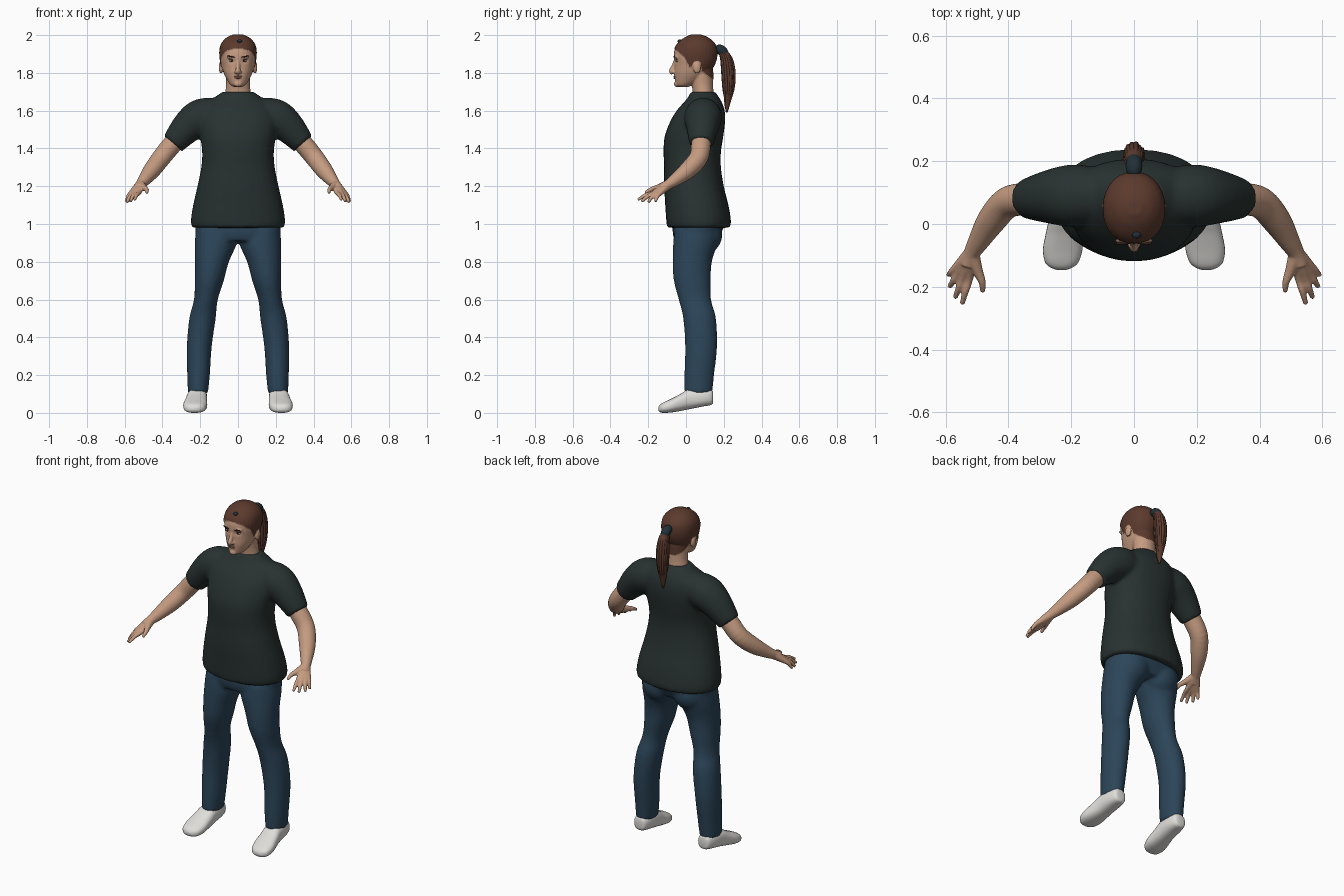
import bpy, bmesh, math, random
from mathutils import Vector
from mathutils.bvhtree import BVHTree

random.seed(4)
if "Cube" in bpy.data.objects:
    bpy.data.objects.remove(bpy.data.objects["Cube"])


def material(name, rgb, rough=0.8):
    m = bpy.data.materials.new(name)
    m.use_nodes = True
    m.diffuse_color = (*rgb, 1)
    node = m.node_tree.nodes["Principled BSDF"]
    node.inputs["Base Color"].default_value = (*rgb, 1)
    node.inputs["Roughness"].default_value = rough
    return m


SKIN = material("skin", (0.56, 0.33, 0.22))
HAIR = material("brown hair", (0.105, 0.042, 0.026))
SHIRT = material("dark green cotton", (0.021, 0.032, 0.030))
DENIM = material("blue denim", (0.025, 0.060, 0.100))
SHOE = material("off white", (0.74, 0.73, 0.70))
TIE = material("dark teal", (0.015, 0.030, 0.038))
LIP = material("lip", (0.36, 0.16, 0.12))
WHITE = material("eye white", (0.60, 0.56, 0.52))
DARK = material("brow and iris", (0.035, 0.017, 0.012))


def spline(rows, steps=4):
    """Smoothly fill in rows of numbers."""
    out, last = [], len(rows) - 1
    for i in range(last):
        a, b, c, d = (rows[max(0, min(last, i + k))] for k in (-1, 0, 1, 2))
        for s in range(steps):
            t = s / steps
            out.append([q + t / 2 * (r - p + t * (2 * p - 5 * q + 4 * r - w + t * (3 * q - p - 3 * r + w)))
                        for p, q, r, w in zip(a, b, c, d)])
    return out + [list(rows[-1])]


def loft(bm, rings, n=28, power=2.0):
    """Skin closed rings, each given as centre and two half-axis vectors."""
    loops = []
    for c, u, v in rings:
        loop = []
        for k in range(n):
            a = 2 * math.pi * k / n
            x, y = math.cos(a), math.sin(a)
            x = math.copysign(abs(x) ** (2 / power), x)
            y = math.copysign(abs(y) ** (2 / power), y)
            loop.append(bm.verts.new(c + u * x + v * y))
        loops.append(loop)
    for a, b in zip(loops, loops[1:]):
        for k in range(n):
            bm.faces.new((a[k], a[(k + 1) % n], b[(k + 1) % n], b[k]))
    bm.faces.new(loops[0])
    bm.faces.new(loops[-1])


def column(bm, rows, power=2.0, cx=0):
    """Stack of level rings: height, half width, front y, back y."""
    loft(bm, [(Vector((cx, (f + b) / 2, z)), Vector((w, 0, 0)), Vector((0, (b - f) / 2, 0)))
              for z, w, f, b in spline(rows)], power=power)


def tube(bm, rows, side=1, ref=(0, 1, 0), n=16):
    """Round tube along rows of x, y, z, radius."""
    pts = spline(rows)
    pos = [Vector((p[0] * side, p[1], p[2])) for p in pts]
    rings = []
    for i, p in enumerate(pos):
        t = pos[min(i + 1, len(pos) - 1)] - pos[max(i - 1, 0)]
        u = t.cross(Vector(ref)).normalized()
        v = t.cross(u).normalized()
        rings.append((p, u * pts[i][3], v * pts[i][3]))
    loft(bm, rings, n)


def ball(bm, centre, size, tilt=0):
    verts = bmesh.ops.create_uvsphere(bm, u_segments=20, v_segments=12, radius=1)["verts"]
    for v in verts:
        x, y, z = (a * b for a, b in zip(v.co, size))
        v.co = Vector((x, y, z + x * tilt)) + Vector(centre)


def finish(name, bm, mat, voxel=0, smooth=4):
    """Make the object; with a voxel size, fuse its pieces into one skin."""
    bmesh.ops.recalc_face_normals(bm, faces=bm.faces)
    me = bpy.data.meshes.new(name)
    bm.to_mesh(me)
    bm.free()
    ob = bpy.data.objects.new(name, me)
    bpy.context.collection.objects.link(ob)
    if voxel:
        r = ob.modifiers.new("fuse", "REMESH")
        r.mode, r.voxel_size = "VOXEL", voxel
        s = ob.modifiers.new("soften", "SMOOTH")
        s.factor, s.iterations = 0.5, smooth
        dg = bpy.context.evaluated_depsgraph_get()
        me = bpy.data.meshes.new_from_object(ob.evaluated_get(dg))
        ob.modifiers.clear()
        ob.data = me
    me.materials.clear()
    me.materials.append(mat)
    me.shade_smooth()
    return ob


SIDES = ((1, "left"), (-1, "right"))

# Shirt: body and two short sleeves
bm = bmesh.new()
column(bm, [(.98, .245, -.10, .235), (1.02, .25, -.105, .238), (1.1, .238, -.11, .225),
            (1.2, .215, -.116, .2), (1.3, .195, -.116, .185), (1.38, .19, -.119, .185),
            (1.46, .2, -.114, .197), (1.54, .21, -.085, .207), (1.6, .2, -.05, .205),
            (1.64, .17, -.015, .192), (1.67, .125, .01, .175), (1.70, .083, .025, .155)], 2.2)
for s, _ in SIDES:
    tube(bm, [(.08, .09, 1.58, .085), (.19, .09, 1.565, .1), (.265, .087, 1.515, .087),
              (.345, .08, 1.425, .063)], s, n=24)
finish("shirt", bm, SHIRT, .011, 5)

# Trousers: hips, seat and legs
bm = bmesh.new()
column(bm, [(.91, .19, -.06, .165), (.95, .222, -.07, .185), (1.0, .226, -.07, .205),
            (1.06, .2, -.06, .19)], 2.3)
for s, _ in SIDES:
    ball(bm, (.1 * s, .105, .945), (.1, .088, .1))
    legs = [(.1, .212, .065, .053, .074), (.2, .209, .07, .06, .079), (.35, .205, .08, .066, .085),
            (.5, .188, .072, .07, .087), (.6, .17, .047, .063, .086), (.7, .152, .033, .077, .098),
            (.8, .138, .033, .09, .104), (.9, .117, .05, .112, .118), (.97, .115, .06, .108, .12)]
    loft(bm, [(Vector((x * s, y, z)), Vector((w, 0, 0)), Vector((0, d, 0)))
              for z, x, y, w, d in spline(legs)])
finish("trousers", bm, DENIM, .011, 5)

# Shoes: sections from heel to toe (y, x, bottom, top, half width)
for s, side in SIDES:
    bm = bmesh.new()
    rows = [(.144, .213, .06, .1, .018), (.135, .213, .043, .122, .037), (.09, .214, .034, .128, .05),
            (.02, .217, .02, .128, .054), (-.03, .222, .01, .1, .059), (-.08, .227, .002, .074, .063),
            (-.12, .23, 0, .055, .054), (-.138, .231, .004, .043, .036), (-.146, .231, .014, .03, .016)]
    loft(bm, [(Vector((x * s, y, (a + b) / 2)), Vector((w, 0, 0)), Vector((0, 0, (b - a) / 2)))
              for y, x, a, b, w in spline(rows)], power=2.5)
    finish(side + "_shoe", bm, SHOE)

# Arms with palm, four fingers and thumb
wrist = (.518, -.095, 1.208, .026)
fingers = [((.525, -.172, 1.166), (.548, -.255, 1.128)), ((.545, -.17, 1.163), (.57, -.235, 1.118)),
           ((.56, -.158, 1.16), (.588, -.2, 1.115)), ((.571, -.143, 1.158), (.592, -.163, 1.118))]
for s, side in SIDES:
    bm = bmesh.new()
    tube(bm, [(.28, .085, 1.49, .05), (.345, .08, 1.425, .052), (.405, .067, 1.352, .05),
              (.455, .01, 1.286, .046), (.495, -.055, 1.235, .034), wrist,
              (.53, -.13, 1.19, .026)], s, n=24)
    for base, tip in fingers:
        mid = [a * .5 + b * .5 for a, b in zip(base, tip)]
        tube(bm, [wrist, (*base, .0135), (mid[0], mid[1], mid[2] + .006, .011), (*tip, .008)], s)
    tube(bm, [wrist, (.498, -.15, 1.192, .017), (.484, -.185, 1.182, .012),
              (.482, -.217, 1.165, .008)], s)
    finish(side + "_arm", bm, SKIN, .0045, 4)

# Head, neck, nose and ears fused together
bm = bmesh.new()
column(bm, [(1.725, .022, -.04, .01), (1.738, .042, -.054, .04), (1.77, .062, -.06, .09),
            (1.8, .076, -.062, .12), (1.84, .087, -.061, .147), (1.88, .094, -.065, .161),
            (1.92, .095, -.061, .162), (1.955, .085, -.042, .15), (1.985, .057, -.005, .115),
            (2.0, .022, .03, .075)], 2.1)
column(bm, [(1.64, .078, .03, .155), (1.69, .069, .036, .147), (1.74, .063, .03, .143),
            (1.82, .066, .02, .14)])
tube(bm, [(0, -.054, 1.868, .01), (0, -.066, 1.835, .011), (0, -.077, 1.81, .0135),
          (0, -.068, 1.797, .01)], ref=(1, 0, 0))
ball(bm, (0, -.05, 1.741), (.022, .014, .016))
for s, _ in SIDES:
    ball(bm, (.011 * s, -.067, 1.804), (.009, .01, .008))
    ball(bm, (.034 * s, -.054, 1.884), (.026, .009, .009))
    ball(bm, (.091 * s, .058, 1.828), (.011, .021, .032), .15 * s)
head = finish("head", bm, SKIN, .0045, 3)
me = head.data

# Eye sockets pressed in
for v in me.vertices:
    if v.co.y < .02:
        d2 = (abs(v.co.x) - .035) ** 2 + 1.8 * (v.co.z - 1.864) ** 2
        v.co.y += .008 * math.exp(-d2 / .0003)

# Hair: faces above the hairline, raised a little
me.materials.append(HAIR)
line = [(-.06, 1.93), (-.04, 1.915), (-.005, 1.885), (.018, 1.835), (.032, 1.835), (.045, 1.86),
        (.072, 1.86), (.085, 1.81), (.14, 1.765), (.2, 1.755)]


def hairline(y):
    for (a, za), (b, zb) in zip(line, line[1:]):
        if y <= b:
            return za + (zb - za) * max(0, (y - a) / (b - a))
    return line[-1][1]


hair_verts = set()
for f in me.polygons:
    if f.center.z > hairline(f.center.y):
        f.material_index = 1
        hair_verts.update(f.vertices)
normals = {i: me.vertices[i].normal.copy() for i in hair_verts}
for i in hair_verts:
    me.vertices[i].co += normals[i] * .004

# Face details laid on the surface of the head
bm = bmesh.new()
bm.from_mesh(me)
tree = BVHTree.FromBMesh(bm)
bm.free()


def on_face(name, mat, x, z, size, out=0, tilt=0):
    hit = tree.ray_cast(Vector((x, -1, z)), Vector((0, 1, 0)))[0]
    b = bmesh.new()
    ball(b, (x, hit.y - out, z), size, tilt)
    finish(name, b, mat)


for s, side in SIDES:
    on_face(side + "_eye", WHITE, .035 * s, 1.863, (.014, .005, .0055))
    on_face(side + "_iris", DARK, .034 * s, 1.863, (.0055, .003, .0055), .003)
    on_face(side + "_lashes", DARK, .036 * s, 1.869, (.016, .005, .0022), .001, .08 * s)
    on_face(side + "_brow", DARK, .036 * s, 1.886, (.021, .006, .0035), 0, .2 * s)
on_face("upper_lip", LIP, 0, 1.781, (.021, .006, .004))
on_face("lower_lip", LIP, 0, 1.773, (.018, .007, .0045))
on_face("hair_clip", TIE, .008, 1.968, (.014, .012, .009))

# Ponytail: core and loose strands, held by a band
bm = bmesh.new()
tail = [(0, .15, 1.922, .018), (0, .185, 1.922, .018), (0, .212, 1.88, .028), (0, .224, 1.8, .033),
        (0, .224, 1.71, .027), (0, .218, 1.63, .014), (0, .216, 1.59, .004)]
tube(bm, tail, ref=(1, 0, 0))
for k in range(14):
    a = k * 2 * math.pi / 14
    spread = random.uniform(.75, .95)
    cut = random.uniform(0, .05)
    tube(bm, [(x + r * spread * math.cos(a), y + r * spread * math.sin(a),
               z + (cut if i > 4 else 0), max(.003, r * .27))
              for i, (x, y, z, r) in enumerate(tail) if i], ref=(1, 0, 0), n=8)
finish("ponytail", bm, HAIR)
bm = bmesh.new()
tube(bm, [(0, .162, 1.924, .022), (0, .178, 1.924, .026), (0, .194, 1.914, .026),
          (0, .202, 1.9, .024)], ref=(1, 0, 0))
finish("hair_band", bm, TIE)
